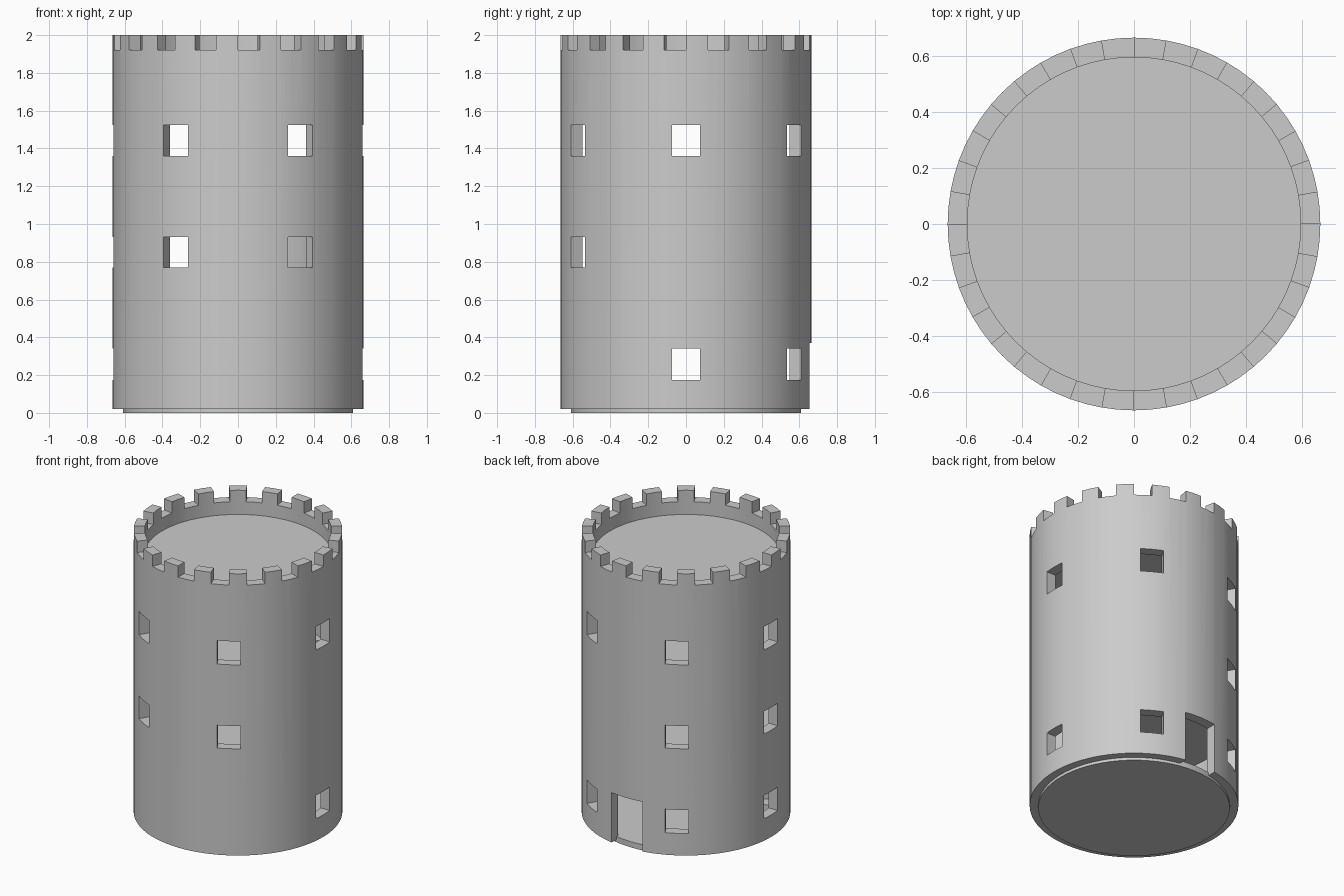
import bpy, bmesh
from math import radians, cos, sin
from mathutils import Matrix

if "Cube" in bpy.data.objects:
    bpy.data.objects.remove(bpy.data.objects["Cube"])

R_OUT, R_IN, R_FLOOR, R_STAIR = 0.665, 0.595, 0.61, 0.42


def sector(bm, r0, r1, a0, a1, z0, z1):
    """Solid ring segment between two angles (degrees); 360 closes the ring."""
    n = max(1, round((a1 - a0) / 5))
    full = a1 - a0 >= 360
    rows = []
    for i in range(n if full else n + 1):
        a = radians(a0 + (a1 - a0) * i / n)
        rows.append([bm.verts.new((r * cos(a), r * sin(a), z))
                     for r, z in ((r0, z0), (r1, z0), (r1, z1), (r0, z1))])
    for i in range(n):
        p, q = rows[i], rows[(i + 1) % len(rows)]
        for k in range(4):
            m = (k + 1) % 4
            bm.faces.new((p[k], q[k], q[m], p[m]))
    if not full:
        bm.faces.new(rows[0])
        bm.faces.new(rows[-1][::-1])


def disc(bm, r, z0, z1):
    bmesh.ops.create_cone(bm, cap_ends=True, segments=72, radius1=r, radius2=r,
                          depth=z1 - z0, matrix=Matrix.Translation((0, 0, (z0 + z1) / 2)))


def radial_box(bm, angle, width, z0, z1):
    m = (Matrix.Rotation(radians(angle), 4, 'Z')
         @ Matrix.Translation((0.64, 0, (z0 + z1) / 2))
         @ Matrix.Diagonal((0.22, width, z1 - z0, 1)))
    bmesh.ops.create_cube(bm, size=1, matrix=m)


def finish(bm, name):
    bmesh.ops.recalc_face_normals(bm, faces=bm.faces)
    me = bpy.data.meshes.new(name)
    bm.to_mesh(me)
    bm.free()
    ob = bpy.data.objects.new(name, me)
    bpy.context.collection.objects.link(ob)
    return ob


def smooth(ob):
    bpy.ops.object.select_all(action='DESELECT')
    ob.select_set(True)
    bpy.context.view_layer.objects.active = ob
    bpy.ops.object.shade_smooth_by_angle(angle=radians(30))


# Round tower wall
bm = bmesh.new()
sector(bm, R_IN, R_OUT, 0, 360, 0.02, 2.0)
wall = finish(bm, "tower_wall")

# Cutter: battlement gaps, windows on three storeys, back door
bm = bmesh.new()
for k in range(18):
    sector(bm, 0.5, 0.75, 20 * k - 10, 20 * k, 1.92, 2.1)
storeys = [((0.175, 0.34), (0, 60, 120, 180)),
           ((0.77, 0.93), (120, 180, 240, 300)),
           ((1.36, 1.525), range(0, 360, 60))]
for (z0, z1), angles in storeys:
    for a in angles:
        radial_box(bm, a, 0.15, z0, z1)
radial_box(bm, 90, 0.24, -0.1, 0.37)
cutter = finish(bm, "opening_cutter")
cutter.hide_render = True

mod = wall.modifiers.new("openings", 'BOOLEAN')
mod.operation, mod.solver, mod.object = 'DIFFERENCE', 'EXACT', cutter
bpy.context.view_layer.objects.active = wall
bpy.ops.object.modifier_apply(modifier=mod.name)
bpy.data.objects.remove(cutter)
smooth(wall)

# Ground floor and roof deck
for name, z0, z1 in (("ground_floor", 0, 0.04), ("roof_deck", 1.79, 1.83)):
    bm = bmesh.new()
    disc(bm, R_FLOOR, z0, z1)
    smooth(finish(bm, name))

# Upper floors with a stairwell, each reached by a curved stair along the wall
for name, base, top, start in (("first", 0.04, 0.615, -150), ("second", 0.615, 1.21, -30)):
    bm = bmesh.new()
    disc(bm, R_STAIR, top - 0.04, top)
    sector(bm, R_STAIR, R_FLOOR, start + 120, start + 410, top - 0.04, top)
    smooth(finish(bm, name + "_floor"))
    bm = bmesh.new()
    for i in range(12):
        a = start + 10 * i
        sector(bm, R_STAIR, R_IN, a, a + 10, base, base + (top - base) * (i + 1) / 12)
    finish(bm, name + "_stair")
